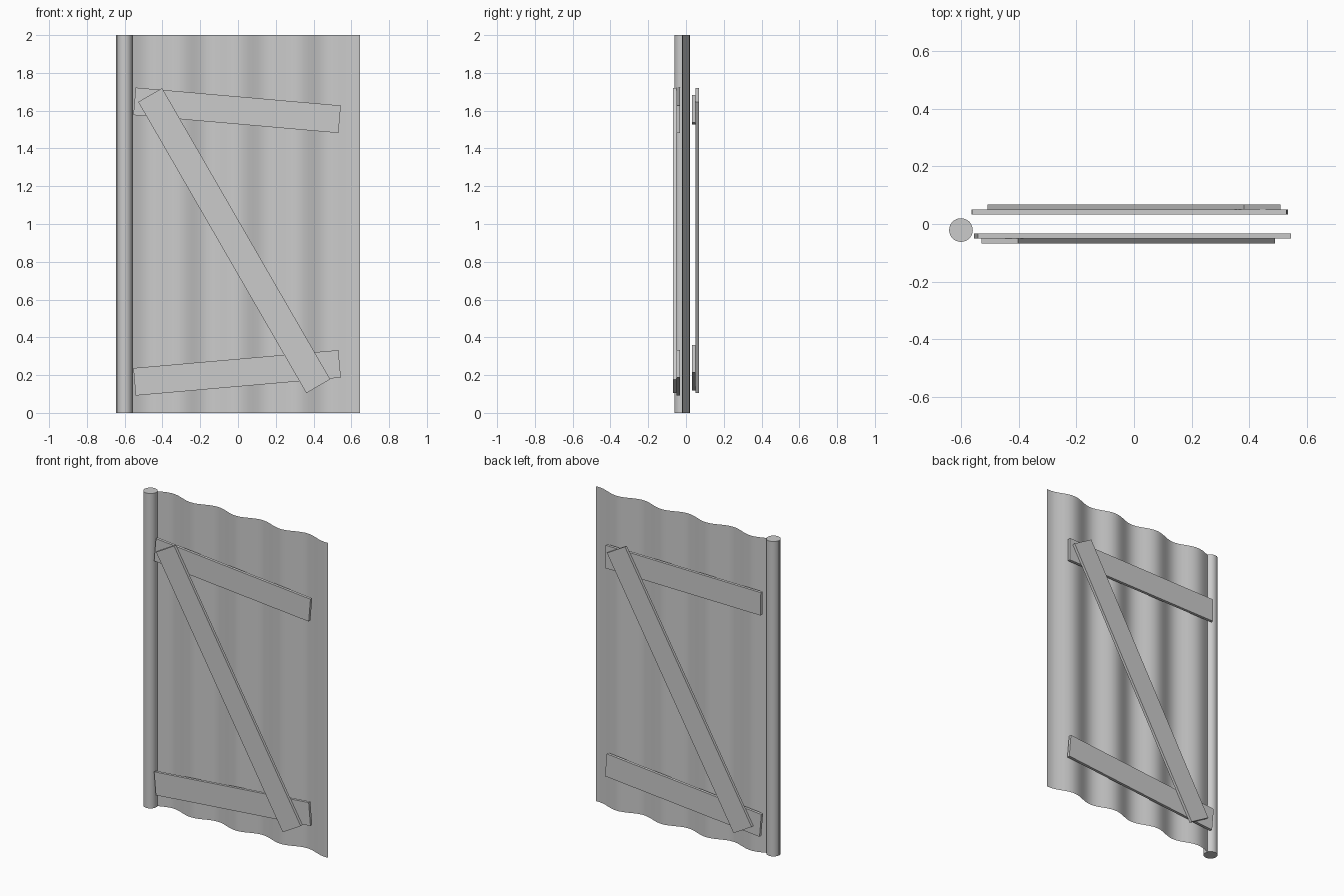
import bpy, bmesh, math

if "Cube" in bpy.data.objects:
    bpy.data.objects.remove(bpy.data.objects["Cube"])


def finish(name, bm, smooth=False):
    bmesh.ops.recalc_face_normals(bm, faces=bm.faces)
    mesh = bpy.data.meshes.new(name)
    bm.to_mesh(mesh)
    bm.free()
    obj = bpy.data.objects.new(name, mesh)
    bpy.context.collection.objects.link(obj)
    if smooth:
        bpy.ops.object.select_all(action='DESELECT')
        obj.select_set(True)
        bpy.context.view_layer.objects.active = obj
        bpy.ops.object.shade_smooth_by_angle(angle=math.radians(40))
    return obj


def board(name, x, y, z, length, tilt):
    """Flat plank in the xz plane; positive tilt lifts the +x end."""
    bm = bmesh.new()
    bmesh.ops.create_cube(bm, size=1)
    bmesh.ops.scale(bm, vec=(length, 0.0175, 0.146), verts=bm.verts)
    obj = finish(name, bm)
    obj.location = (x, y, z)
    obj.rotation_euler.y = -math.radians(tilt)


# Corrugated sheet: one thin wavy surface
bm = bmesh.new()
columns, half = 48, 0.645
rows = []
for z in (0, 2):
    row = []
    for i in range(columns + 1):
        x = -half + 2 * half * i / columns
        row.append(bm.verts.new((x, -0.02 * math.cos(20 * x), z)))
    rows.append(row)
low, high = rows
for i in range(columns):
    bm.faces.new((low[i], low[i + 1], high[i + 1], high[i]))
finish("corrugated_sheet", bm, smooth=True)

# Round hinge post
bm = bmesh.new()
bmesh.ops.create_cone(bm, cap_ends=True, segments=32, radius1=0.041,
                      radius2=0.041, depth=2)
post = finish("post", bm, smooth=True)
post.location = (-0.6, -0.021, 1)

# Front planks
board("front_top_rail", -0.005, -0.0415, 1.602, 1.09, -5)
board("front_bottom_rail", -0.005, -0.0415, 0.212, 1.09, 5)
board("front_brace", -0.02, -0.059, 0.912, 1.78, -60)

# Back planks
board("back_top_rail", -0.015, 0.0415, 1.605, 1.09, 0.5)
board("back_bottom_rail", -0.015, 0.0415, 0.24, 1.09, 5)
board("back_brace", 0.0, 0.059, 0.912, 1.78, 60)
